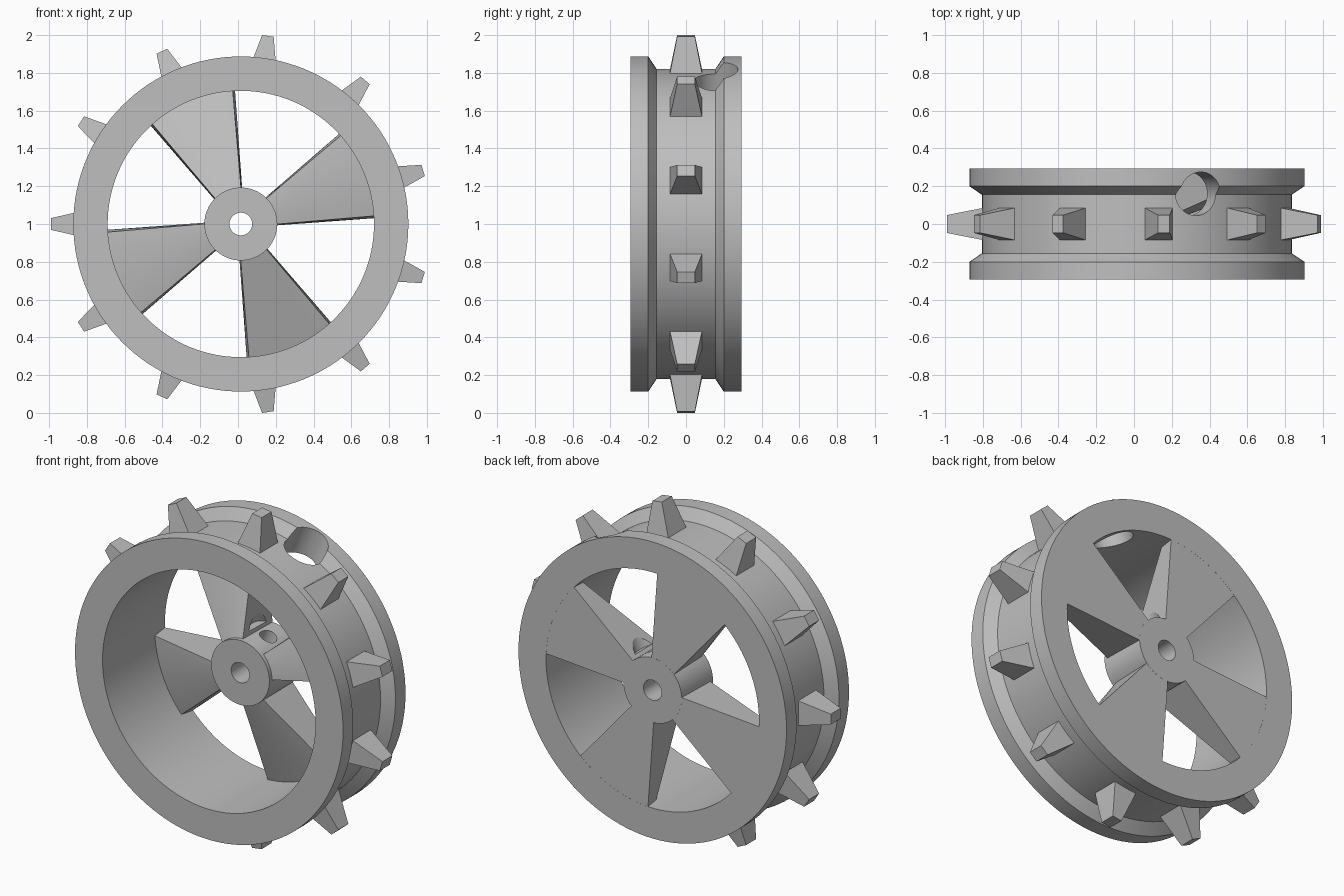
import bpy, bmesh
from math import radians, sin, cos, tau, pi
from mathutils import Matrix, Vector

if "Cube" in bpy.data.objects:
    bpy.data.objects.remove(bpy.data.objects["Cube"])

CX, CZ = 0.015, 1.0          # wheel axis, running along y
BACK = 0.295                 # half width of the wheel
PORT_ANGLE, PORT_Y = radians(67.5), 0.16

grey = bpy.data.materials.new("light_grey")
grey.use_nodes = True
colour = (0.52, 0.52, 0.52, 1)
grey.diffuse_color = colour
grey.node_tree.nodes["Principled BSDF"].inputs["Base Color"].default_value = colour


def polar(r, a, y):
    return Vector((CX + r * cos(a), y, CZ + r * sin(a)))


def finish(bm, name):
    bmesh.ops.recalc_face_normals(bm, faces=bm.faces)
    mesh = bpy.data.meshes.new(name)
    bm.to_mesh(mesh)
    bm.free()
    mesh.materials.append(grey)
    ob = bpy.data.objects.new(name, mesh)
    bpy.context.collection.objects.link(ob)
    return ob


def revolve(name, profile, steps):
    """Sweep a closed (radius, y) profile round the axis."""
    bm = bmesh.new()
    rings = [[bm.verts.new(polar(r, tau * i / steps, y)) for r, y in profile]
             for i in range(steps)]
    bridge(bm, rings, closed=True)
    return finish(bm, name)


def bridge(bm, rings, closed):
    n = len(rings[0])
    for i in range(len(rings) if closed else len(rings) - 1):
        a, b = rings[i], rings[(i + 1) % len(rings)]
        for j in range(n):
            k = (j + 1) % n
            bm.faces.new((a[j], a[k], b[k], b[j]))


def drill(name, radius, start, end):
    """Radial cylinder used as a cutter."""
    bm = bmesh.new()
    turn = Matrix.Rotation(pi / 2 - PORT_ANGLE, 4, 'Y')
    place = Matrix.Translation(polar((start + end) / 2, PORT_ANGLE, PORT_Y))
    bmesh.ops.create_cone(bm, cap_ends=True, segments=48, radius1=radius,
                          radius2=radius, depth=end - start, matrix=place @ turn)
    ob = finish(bm, name)
    ob.hide_render = True
    return ob


def cut(ob, cutter):
    mod = ob.modifiers.new("cut", 'BOOLEAN')
    mod.operation, mod.solver, mod.object = 'DIFFERENCE', 'EXACT', cutter
    bpy.ops.object.select_all(action='DESELECT')
    bpy.context.view_layer.objects.active = ob
    ob.select_set(True)
    bpy.ops.object.modifier_apply(modifier=mod.name)


# Rim with two flanges and a groove between them
half = [(0.887, 0.295), (0.887, 0.2), (0.82, 0.155)]
rim_profile = ([(0.705, BACK)] + half + [(r, -y) for r, y in reversed(half)]
               + [(0.705, -BACK)])
rim = revolve("rim", rim_profile, 128)

# Hub with axle bore
hub = revolve("hub", [(0.06, 0), (0.193, 0), (0.193, BACK), (0.06, BACK)], 64)

# Four tapered spokes, thick at the hub and thin at the rim
bm = bmesh.new()
for k in range(4):
    mid = radians(112.5 + 90 * k)
    rings = []
    for i in range(17):
        t = i / 8 - 1
        rings.append([bm.verts.new(polar(r, mid + t * radians(w), y))
                      for r, w, y in ((0.18, 23, 0.02), (0.71, 19, 0.2),
                                      (0.71, 20, BACK - 0.0005),
                                      (0.18, 25, BACK - 0.0005))])
    bridge(bm, rings, closed=False)
    bm.faces.new(rings[0])
    bm.faces.new(rings[-1])
spokes = finish(bm, "spokes")

# Tool access hole through the rim, set screw hole in the hub
access = drill("access_cutter", 0.115, 0.2, 1.1)
screw = drill("screw_cutter", 0.05, 0.0, 0.3)
for part, cutter in ((rim, access), (spokes, access), (hub, screw)):
    cut(part, cutter)
for cutter in (access, screw):
    bpy.data.objects.remove(cutter)

# Eleven tapered teeth round the groove
bm = bmesh.new()
for k in range(11):
    a = pi + tau * k / 11
    side = Vector((-sin(a), 0, cos(a)))
    rings = []
    for r, w, d in ((0.8, 0.078, 0.088), (1.006, 0.031, 0.047)):
        rings.append([bm.verts.new(polar(r, a, d * v) + side * w * u)
                      for u, v in ((-1, -1), (1, -1), (1, 1), (-1, 1))])
    bridge(bm, rings, closed=False)
    bm.faces.new(rings[0])
    bm.faces.new(rings[1])
finish(bm, "teeth")

# Smooth the round parts, keeping edges sharp
bpy.ops.object.select_all(action='DESELECT')
for ob in (rim, hub, spokes):
    ob.select_set(True)
bpy.context.view_layer.objects.active = rim
bpy.ops.object.shade_smooth_by_angle(angle=radians(20))
